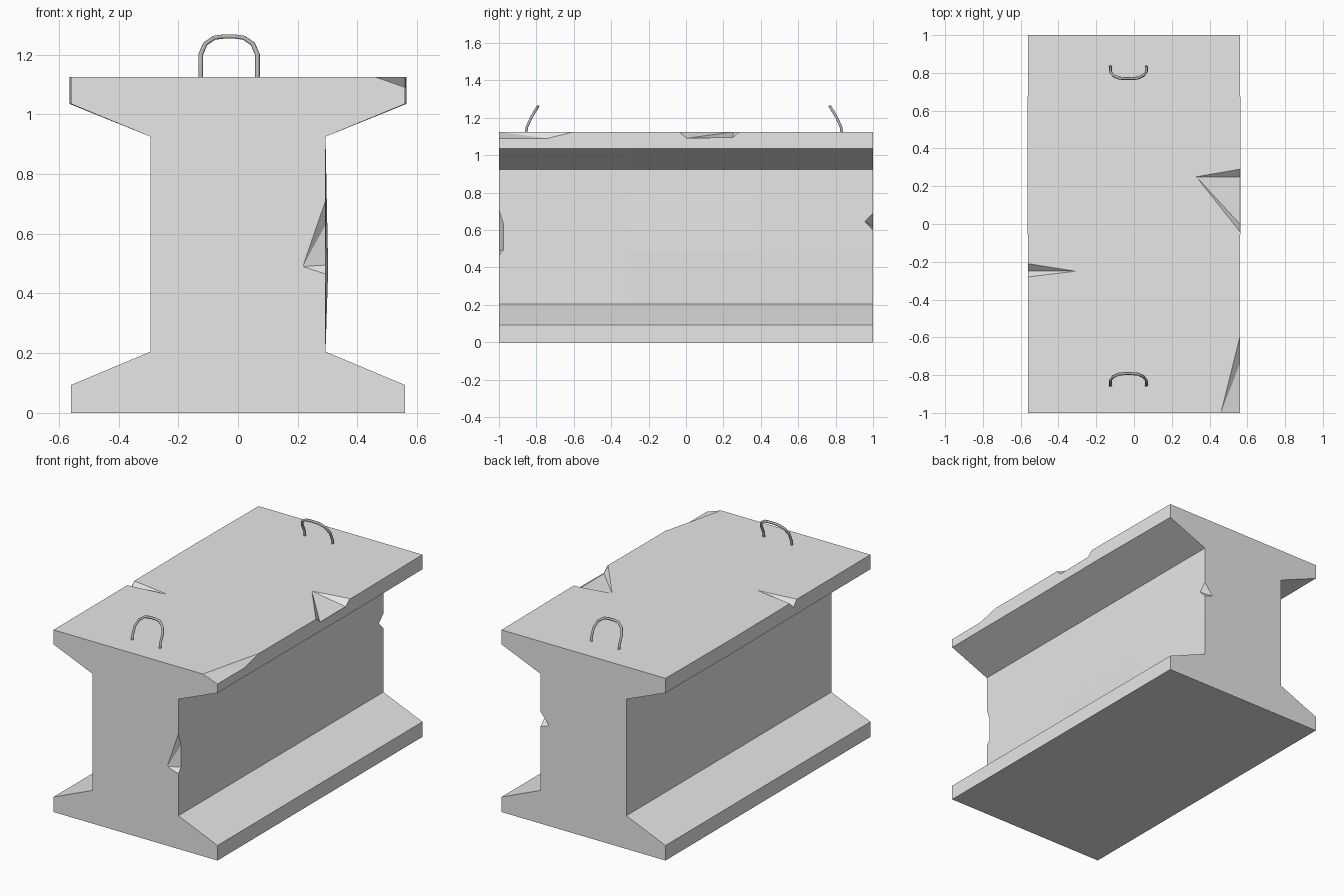
import bpy, bmesh
from mathutils import Vector

cube = bpy.data.objects.get("Cube")
if cube:
    bpy.data.objects.remove(cube, do_unlink=True)


def material(name, value):
    mat = bpy.data.materials.new(name)
    mat.use_nodes = True
    color = (value, value, value, 1)
    mat.diffuse_color = color
    mat.node_tree.nodes["Principled BSDF"].inputs["Base Color"].default_value = color
    return mat


def add_object(name, data, mat=None):
    obj = bpy.data.objects.new(name, data)
    bpy.context.collection.objects.link(obj)
    if mat:
        data.materials.append(mat)
    return obj


def finish_mesh(name, bm, mat=None):
    bmesh.ops.recalc_face_normals(bm, faces=bm.faces)
    mesh = bpy.data.meshes.new(name)
    bm.to_mesh(mesh)
    bm.free()
    return add_object(name, mesh, mat)


concrete = material("grey concrete", 0.8)
steel = material("grey steel", 0.45)

TOP = 1.125
FLANGE = 0.56
WEB = 0.293

# Beam: half profile mirrored, lofted through slightly uneven sections
half = [(FLANGE, 0), (FLANGE, 0.093), (WEB, 0.205), (WEB, 0.48),
        (WEB, 0.925), (FLANGE, 1.035), (FLANGE, TOP)]
# each station: y, swelling of the upper flange, swelling of the web
stations = [(-1, 0, 0), (-0.3, 0.001, 0.003), (0.35, 0.005, 0.009), (1, 0, 0)]


def section(bm, y, flange, web):
    def swollen(x, z):
        if z > 1:
            return x + flange
        return x + web if 0.4 < z < 0.6 else x
    right = [(swollen(x, z), z) for x, z in half]
    left = [(-x if z > 1 or x == FLANGE else -WEB, z) for x, z in reversed(right)]
    return [bm.verts.new((x, y, z)) for x, z in right + left]


bm = bmesh.new()
rings = [section(bm, *s) for s in stations]
for a, b in zip(rings, rings[1:]):
    for i in range(len(a)):
        j = (i + 1) % len(a)
        bm.faces.new((a[i], a[j], b[j], b[i]))
bm.faces.new(rings[0])
bm.faces.new(rings[-1])
beam = finish_mesh("concrete_beam", bm, concrete)

# Chips: convex wedges swept outward, then cut from the beam
chips = [
    # upper front corner
    ((1, -1, 1), [(0.46, -1, TOP), (FLANGE, -0.6, TOP), (FLANGE, -0.74, 1.09),
                  (FLANGE, -1, 1.09), (FLANGE, -1, TOP)]),
    # upper right edge
    ((1, 0, 1), [(0.33, 0.25, TOP), (FLANGE, 0.29, TOP), (FLANGE, -0.04, TOP),
                 (0.53, 0, TOP), (FLANGE, 0, 1.09), (FLANGE, 0.25, 1.09)]),
    # upper left edge
    ((-1, 0, 1), [(-0.31, -0.25, TOP), (-FLANGE, -0.21, TOP),
                  (-FLANGE, -0.28, TOP), (-FLANGE, -0.25, 1.085)]),
    # web at the front
    ((1, -1, 0), [(0.217, -1, 0.49), (WEB, -1, 0.71), (WEB, -1, 0.465),
                  (WEB, -0.975, 0.63), (WEB, -0.975, 0.495)]),
    # web at the back
    ((1, 1, 0), [(0.235, 1, 0.62), (WEB, 1, 0.69), (WEB, 1, 0.6),
                 (WEB, 0.955, 0.645)]),
]
bm = bmesh.new()
for outward, points in chips:
    shift = Vector(outward) * 0.05
    verts = [bm.verts.new(Vector(p) + d) for p in points for d in (Vector(), shift)]
    hull = bmesh.ops.convex_hull(bm, input=verts)
    loose = [g for g in hull["geom_interior"] if isinstance(g, bmesh.types.BMVert)]
    bmesh.ops.delete(bm, geom=loose, context="VERTS")
cutter = finish_mesh("chip_cutter", bm)
cutter.hide_render = True

cut = beam.modifiers.new("chips", "BOOLEAN")
cut.operation = "DIFFERENCE"
cut.solver = "EXACT"
cut.object = cutter
bpy.context.view_layer.objects.active = beam
bpy.ops.object.modifier_apply(modifier=cut.name)
bpy.data.objects.remove(cutter, do_unlink=True)

# Lifting loops: bent steel bars leaning toward the middle
arch = [(0.095, 1.1), (0.095, 1.15), (0.095, 1.2), (0.08, 1.235),
        (0.05, 1.256), (0.02, 1.26)]
path = arch + [(-x, z) for x, z in reversed(arch)]


def lifting_loop(name, side, base):
    curve = bpy.data.curves.new(name, "CURVE")
    curve.dimensions = "3D"
    curve.bevel_depth = 0.008
    curve.bevel_resolution = 1
    curve.use_fill_caps = True
    spline = curve.splines.new("POLY")
    spline.points.add(len(path) - 1)
    for point, (x, z) in zip(spline.points, path):
        rise = max(0, (z - TOP) / 0.135)
        point.co = (x - 0.03, side * (base - 0.065 * rise ** 1.4), z, 1)
    return add_object(name, curve, steel)


lifting_loop("front_lifting_loop", -1, 0.857)
lifting_loop("back_lifting_loop", 1, 0.835)
